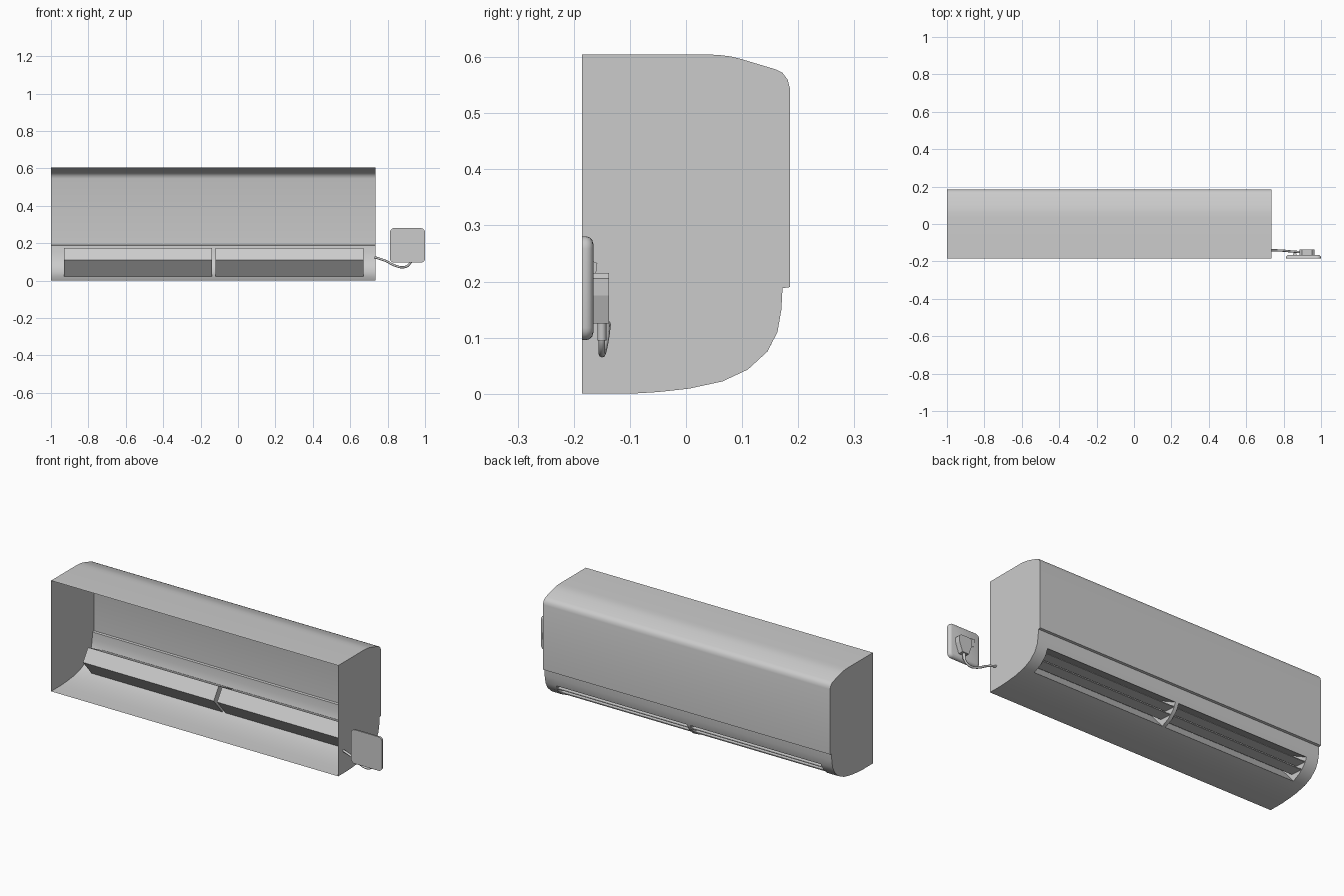
import bpy, bmesh, math

if "Cube" in bpy.data.objects:
    bpy.data.objects.remove(bpy.data.objects["Cube"])

def finish(name, bm, smooth=True, angle=30):
    bmesh.ops.recalc_face_normals(bm, faces=bm.faces)
    me = bpy.data.meshes.new(name)
    bm.to_mesh(me)
    bm.free()
    ob = bpy.data.objects.new(name, me)
    bpy.context.collection.objects.link(ob)
    if smooth:
        bpy.ops.object.select_all(action='DESELECT')
        ob.select_set(True)
        bpy.context.view_layer.objects.active = ob
        bpy.ops.object.shade_smooth_by_angle(angle=math.radians(angle))
    return ob

def sweep(name, profile, xs, skip=lambda i, j: False, caps=None, closed=False, smooth=True):
    """Extrude a (y, z) profile through x stations, leaving out skipped cells."""
    bm = bmesh.new()
    rows = [[bm.verts.new((x, y, z)) for y, z in profile] for x in xs]
    n = len(profile)
    for i in range(len(xs) - 1):
        for j in range(n if closed else n - 1):
            if not skip(i, j):
                k = (j + 1) % n
                bm.faces.new((rows[i][j], rows[i][k], rows[i + 1][k], rows[i + 1][j]))
    for row, x in ((rows[0], xs[0]), (rows[-1], xs[-1])):
        extra = [bm.verts.new((x, y, z)) for y, z in (caps or [])]
        bm.faces.new(row + extra)
    return finish(name, bm, smooth)

def plate(name, outline, y0, y1):
    """Extrude an (x, z) outline from y0 to y1."""
    bm = bmesh.new()
    a = [bm.verts.new((x, y0, z)) for x, z in outline]
    b = [bm.verts.new((x, y1, z)) for x, z in outline]
    bm.faces.new(a)
    bm.faces.new(b)
    for i in range(len(a)):
        k = (i + 1) % len(a)
        bm.faces.new((a[i], a[k], b[k], b[i]))
    return finish(name, bm, False)

# Casing: open at the wall side, two outlet openings in the curved underside
casing = [(-.185, .605), (.035, .605), (.06, .6035), (.08, .601), (.1, .596),
          (.16, .578), (.172, .572), (.181, .56), (.185, .545), (.185, .19),
          (.172, .188), (.17, .15), (.163, .11), (.145, .075), (.11, .043),
          (.065, .022), (.005, .009), (-.05, .003), (-.1, 0), (-.185, 0)]
top_edge, low_edge = 12, 15
stations = [-1, -.93, -.14, -.12, .67, .735]
sweep("casing", casing, stations,
      skip=lambda i, j: i in (1, 3) and top_edge <= j < low_edge)

# Air ducts behind the openings, each with two thin louvre blades
duct = [casing[top_edge], (.034, .175), (-.01, .11), casing[low_edge]]
lip = [casing[14], casing[13]]
blades = [[(.085, .098), (.152, .092), (.152, .088), (.085, .094)],
          [(.055, .066), (.125, .062), (.125, .058), (.055, .062)]]
for side, x0, x1 in (("left", -.93, -.14), ("right", -.12, .67)):
    sweep(side + "_air_duct", duct, [x0, x1], caps=lip, smooth=False)
    for n, blade in enumerate(blades):
        sweep(f"{side}_louvre_{n + 1}", blade, [x0, x1], closed=True, smooth=False)

# Wall socket: rounded plate with a softened outer rim
def rounded(cx, cz, w, h, r, inset=0, seg=5):
    pts = []
    for q, (sx, sz) in enumerate(((1, 1), (-1, 1), (-1, -1), (1, -1))):
        for s in range(seg + 1):
            t = math.pi / 2 * (q + s / seg)
            pts.append((cx + sx * (w / 2 - r) + (r - inset) * math.cos(t),
                        cz + sz * (h / 2 - r) + (r - inset) * math.sin(t)))
    return pts

bm = bmesh.new()
rings = []
for y, inset in ((-.185, 0), (-.178, 0), (-.172, .002), (-.167, .007), (-.165, .014)):
    rings.append([bm.verts.new((x, y, z))
                  for x, z in rounded(.906, .188, .187, .185, .022, inset)])
for a, b in zip(rings, rings[1:]):
    for i in range(len(a)):
        k = (i + 1) % len(a)
        bm.faces.new((a[i], a[k], b[k], b[i]))
bm.faces.new(rings[0])
bm.faces.new(rings[-1])
finish("socket_plate", bm)

# Plug, strain relief and rocker switch
plate("plug", [(.885, .205), (.897, .215), (.953, .215), (.965, .205),
               (.963, .175), (.945, .125), (.905, .125), (.887, .175)], -.166, -.137)
switch = [(-.166, .195), (-.163, .195), (-.158, .233), (-.166, .236)]
sweep("switch", switch, [.85, .868], closed=True, smooth=False)

def tube(name, points, radius):
    cu = bpy.data.curves.new(name, 'CURVE')
    cu.dimensions = '3D'
    cu.bevel_depth = radius
    cu.bevel_resolution = 2
    cu.resolution_u = 6
    cu.use_fill_caps = True
    sp = cu.splines.new('BEZIER')
    sp.bezier_points.add(len(points) - 1)
    for bp, p in zip(sp.bezier_points, points):
        bp.co = p
        bp.handle_left_type = bp.handle_right_type = 'AUTO'
    ob = bpy.data.objects.new(name, cu)
    bpy.context.collection.objects.link(ob)

tube("strain_relief", [(.925, -.15, .128), (.922, -.15, .095)], .008)

# Power cable hanging between plug and casing
tube("power_cable", [(.925, -.15, .12), (.918, -.15, .09), (.89, -.15, .072),
                     (.845, -.147, .078), (.79, -.142, .105), (.73, -.14, .125)], .006)
